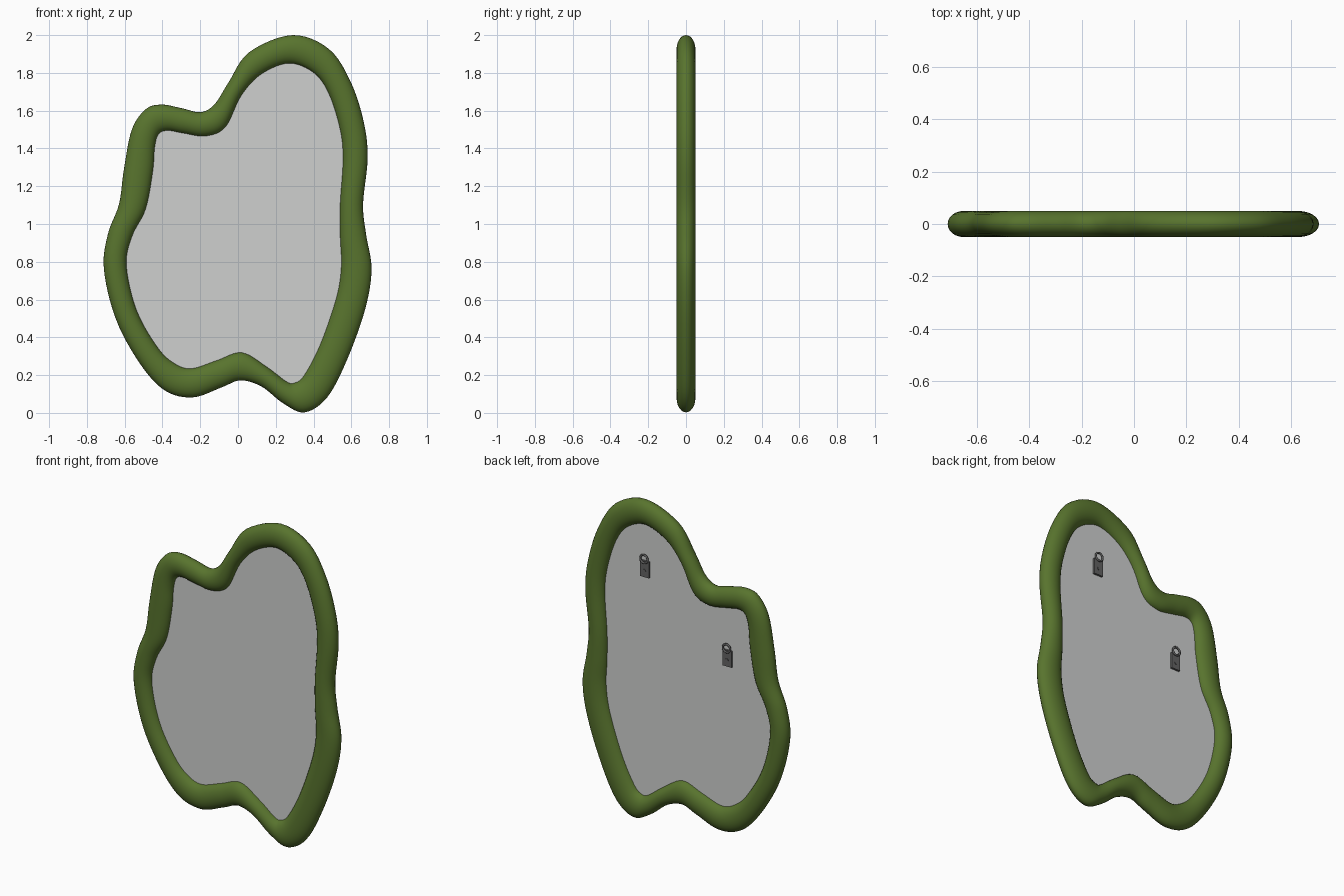
import bpy, bmesh, math
from mathutils import Vector

if "Cube" in bpy.data.objects:
    bpy.data.objects.remove(bpy.data.objects["Cube"])


def material(name, rgb):
    m = bpy.data.materials.new(name)
    m.diffuse_color = (*rgb, 1)
    m.use_nodes = True
    m.node_tree.nodes["Principled BSDF"].inputs["Base Color"].default_value = m.diffuse_color
    return m


GREEN = material("moss_green", (0.098, 0.174, 0.027))
GLASS = material("pale_grey", (0.62, 0.63, 0.625))
METAL = material("dark_metal", (0.125, 0.125, 0.125))

# Matching points (x, z) along the outer and inner edge of the wavy frame
OUTER = [(.288, 2), (.483, 1.925), (.6, 1.745), (.668, 1.53), (.686, 1.343), (.662, 1.105),
         (.678, .946), (.707, .76), (.673, .548), (.578, .283), (.472, .082), (.352, .003),
         (.24, .05), (.124, .14), (.013, .172), (-.087, .135), (-.24, .082), (-.388, .119),
         (-.52, .262), (-.646, .495), (-.71, .76), (-.689, .946), (-.63, 1.105), (-.604, 1.29),
         (-.562, 1.5), (-.488, 1.608), (-.404, 1.632), (-.298, 1.613), (-.198, 1.592),
         (-.124, 1.634), (-.05, 1.75), (.06, 1.91)]
INNER = [(.27, 1.85), (.4, 1.8), (.48, 1.69), (.54, 1.5), (.555, 1.34), (.54, 1.105),
         (.54, .935), (.546, .776), (.52, .61), (.435, .363), (.35, .2), (.3, .16),
         (.256, .167), (.15, .246), (.02, .32), (-.113, .278), (-.245, .236), (-.335, .262),
         (-.425, .347), (-.536, .543), (-.59, .78), (-.56, .935), (-.488, 1.08), (-.45, 1.28),
         (-.44, 1.407), (-.42, 1.475), (-.372, 1.494), (-.288, 1.48), (-.17, 1.465),
         (-.066, 1.513), (.018, 1.68), (.124, 1.793)]


def smooth_loop(points, steps=6):
    """Closed Catmull-Rom curve through the points."""
    p = [Vector((x, 0, z)) for x, z in points]
    n, out = len(p), []
    for i in range(n):
        a, b, c, d = (p[(i + k) % n] for k in (-1, 0, 1, 2))
        for s in range(steps):
            t = s / steps
            out.append(0.5 * (2 * b + (c - a) * t + (2 * a - 5 * b + 4 * c - d) * t * t
                              + (3 * b - a - 3 * c + d) * t ** 3))
    return out


def finish(name, bm, mat, smooth=True):
    bmesh.ops.recalc_face_normals(bm, faces=bm.faces[:])
    me = bpy.data.meshes.new(name)
    bm.to_mesh(me)
    bm.free()
    me.materials.append(mat)
    ob = bpy.data.objects.new(name, me)
    bpy.context.collection.objects.link(ob)
    if smooth:
        bpy.ops.object.select_all(action='DESELECT')
        ob.select_set(True)
        bpy.context.view_layer.objects.active = ob
        bpy.ops.object.shade_smooth_by_angle(angle=math.radians(40))
    return ob


def tube(name, outer, inner, depth, mat, sides=24, y=0):
    """Closed tube with an elliptical section spanning outer to inner edge."""
    bm = bmesh.new()
    rings = []
    for o, i in zip(outer, inner):
        mid, half = (o + i) / 2, (o - i) / 2
        rings.append([bm.verts.new(mid + half * math.cos(a) + Vector((0, y + depth * math.sin(a), 0)))
                      for a in (2 * math.pi * k / sides for k in range(sides))])
    for j in range(len(rings)):
        r, q = rings[j - 1], rings[j]
        for k in range(sides):
            bm.faces.new((r[k - 1], r[k], q[k], q[k - 1]))
    return finish(name, bm, mat)


def plate(name, loop, y0, y1, mat):
    """Flat outline given thickness along y."""
    bm = bmesh.new()
    f = bm.faces.new([bm.verts.new((v.x, y0, v.z)) for v in loop])
    ext = bmesh.ops.extrude_face_region(bm, geom=[f])
    for v in ext["geom"]:
        if isinstance(v, bmesh.types.BMVert):
            v.co.y = y1
    return finish(name, bm, mat, smooth=False)


def circle(x, z, r, n=24):
    return [Vector((x + r * math.cos(2 * math.pi * k / n), 0, z + r * math.sin(2 * math.pi * k / n)))
            for k in range(n)]


# Frame and mirror panel
outer, inner = smooth_loop(OUTER), smooth_loop(INNER)
tube("frame", outer, inner, 0.05, GREEN)
plate("mirror_panel", [o * 0.3 + i * 0.7 for o, i in zip(outer, inner)], -0.005, 0.005, GLASS)

# Two hanging brackets on the back: plate, ring and screw
for n, (x, z) in enumerate([(0.275, 1.575), (-0.295, 1.17)], 1):
    rect = [Vector((x + a * 0.031, 0, z + b * 0.05)) for a, b in ((-1, -1), (1, -1), (1, 1), (-1, 1))]
    plate(f"hanger_plate_{n}", rect, 0.004, 0.018, METAL)
    tube(f"hanger_ring_{n}", circle(x, z + 0.065, 0.031), circle(x, z + 0.065, 0.019), 0.006,
         METAL, sides=10, y=0.022)
    plate(f"hanger_screw_{n}", circle(x, z - 0.01, 0.01, 16), 0.017, 0.022, METAL)
